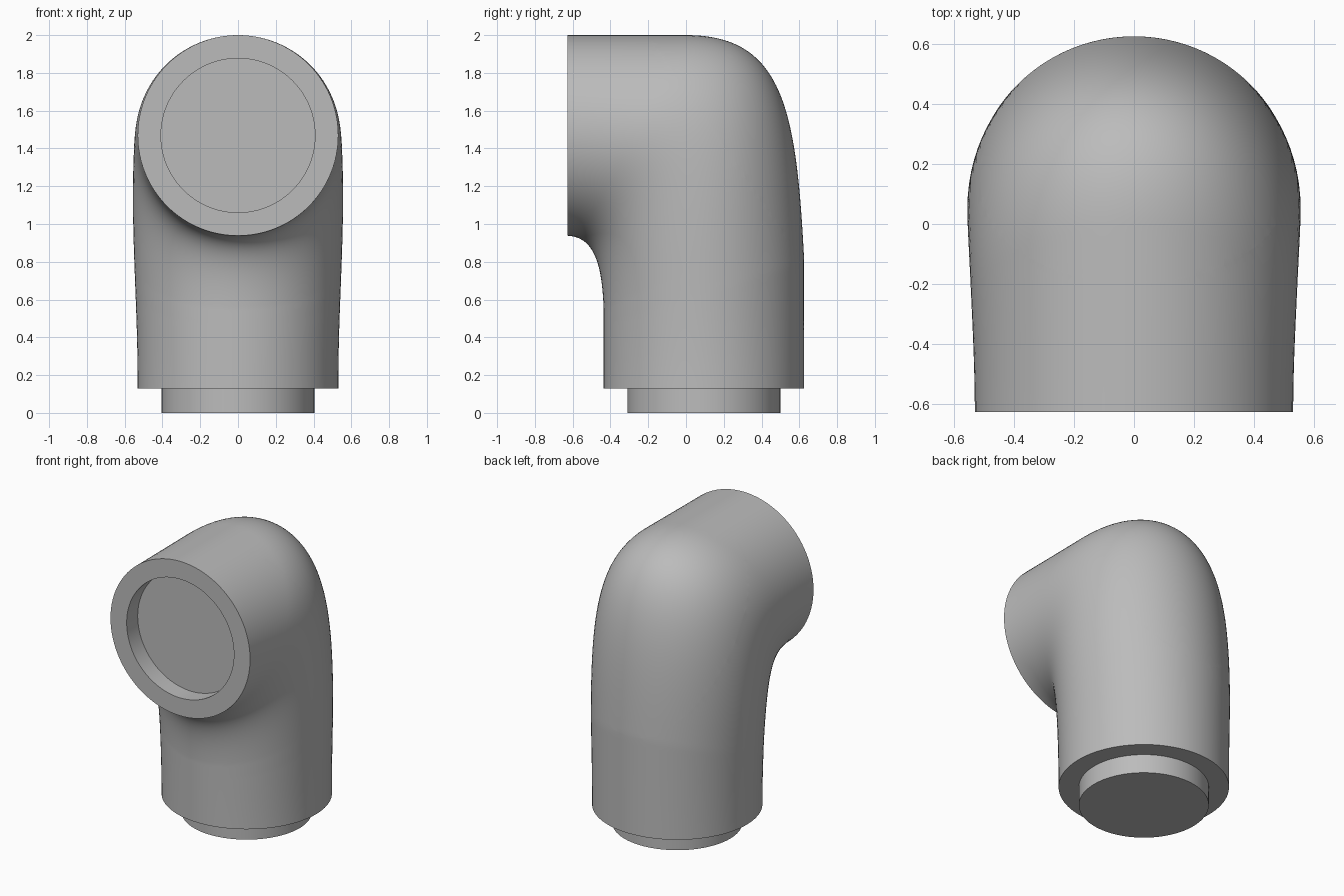
import bpy, bmesh, math
from mathutils import Vector

cube = bpy.data.objects.get("Cube")
if cube:
    bpy.data.objects.remove(cube, do_unlink=True)

SIDES = 96
R = 0.531          # radius of both pipe ends
BASE_Y = 0.095     # axis of the vertical pipe
OUT_Z = 1.469      # axis of the horizontal outlet
FRONT = -0.627
BASE_Z = 0.13

grey = bpy.data.materials.new("plain grey")
grey.use_nodes = True
grey.diffuse_color = (0.5, 0.5, 0.5, 1)
grey.node_tree.nodes["Principled BSDF"].inputs["Base Color"].default_value = (0.5, 0.5, 0.5, 1)


def ring(inner, outer, width):
    """Ellipse spanning two (y, z) points, with a half width along x."""
    a, b = Vector((0, *inner)), Vector((0, *outer))
    mid, half, side = (a + b) / 2, (b - a) / 2, Vector((width, 0, 0))
    angles = [2 * math.pi * i / SIDES for i in range(SIDES)]
    return [mid + half * math.cos(t) + side * math.sin(t) for t in angles]


def skin(name, rings, cap_start=False, cap_end=False, cut=None):
    """Bridge rings in order, optionally capping the ends or cutting by a plane."""
    bm = bmesh.new()
    loops = [[bm.verts.new(p) for p in r] for r in rings]
    for a, b in zip(loops, loops[1:]):
        for i in range(SIDES):
            j = (i + 1) % SIDES
            bm.faces.new((a[i], a[j], b[j], b[i]))
    if cap_start:
        bm.faces.new(loops[0][::-1])
    if cap_end:
        bm.faces.new(loops[-1])
    if cut:
        point, normal, keep_front = cut
        bmesh.ops.bisect_plane(bm, geom=bm.verts[:] + bm.edges[:] + bm.faces[:],
                               plane_co=point, plane_no=normal,
                               clear_inner=keep_front, clear_outer=not keep_front)
    mesh = bpy.data.meshes.new(name)
    bm.to_mesh(mesh)
    bm.free()
    mesh.materials.append(grey)
    obj = bpy.data.objects.new(name, mesh)
    bpy.context.collection.objects.link(obj)
    bpy.ops.object.select_all(action="DESELECT")
    obj.select_set(True)
    bpy.context.view_layer.objects.active = obj
    bpy.ops.object.shade_smooth_by_angle(angle=math.radians(35))
    return obj


def bezier(points, count=80):
    p0, p1, p2, p3 = [Vector(p) for p in points]
    out = []
    for i in range(count + 1):
        t = i / count
        u = 1 - t
        out.append(p0 * u**3 + p1 * 3 * u * u * t + p2 * 3 * u * t * t + p3 * t**3)
    return out


def along(path, fraction):
    """Point at a fraction of the path's length."""
    lengths = [(b - a).length for a, b in zip(path, path[1:])]
    left = fraction * sum(lengths)
    for a, b, d in zip(path, path[1:], lengths):
        if left <= d:
            return a.lerp(b, left / d)
        left -= d
    return path[-1]


# Outer and inner side profiles of the elbow, as (y, z)
back, throat = BASE_Y + R, BASE_Y - R
top, under = OUT_Z + R, OUT_Z - R
outer = ([Vector((FRONT, top))]
         + bezier([(0, top), (0.52, top), (0.585, 1.6), (back, 0.8)])
         + [Vector((back, BASE_Z))])
inner = (bezier([(FRONT, under), (-0.49, 0.93), (-0.445, 0.8), (throat, 0.55)])
         + [Vector((throat, BASE_Z))])

# Elbow sections swing from the outlet to the base, a little wider at the bend
STEPS = 96
sections = []
for i in range(STEPS + 1):
    s = i / STEPS
    width = R + 0.025 * math.sin(math.pi * s) ** 2
    sections.append(ring(along(inner, s**1.7), along(outer, s), width))

# The slanted seam divides the elbow into a body and a rounded cap
seam_point, seam_normal = Vector((0, -0.2, top)), Vector((0, 1.2, 0.82))
skin("elbow_body", sections, cut=(seam_point, seam_normal, False))
skin("elbow_cap", sections, cut=(seam_point, seam_normal, True))


def upright(y, r):
    return ring((y, OUT_Z - r), (y, OUT_Z + r), r)


def level(z, r):
    return ring((BASE_Y - r, z), (BASE_Y + r, z), r)


# Outlet rim with its round recess
SOCKET = 0.408
skin("outlet_socket", [upright(FRONT + 0.12, SOCKET), upright(FRONT, SOCKET),
                       upright(FRONT, R)], cap_start=True)

# Base rim with the spigot below it
SPIGOT = 0.405
skin("base_spigot", [level(BASE_Z, R), level(BASE_Z, SPIGOT), level(0, SPIGOT)],
     cap_end=True)
